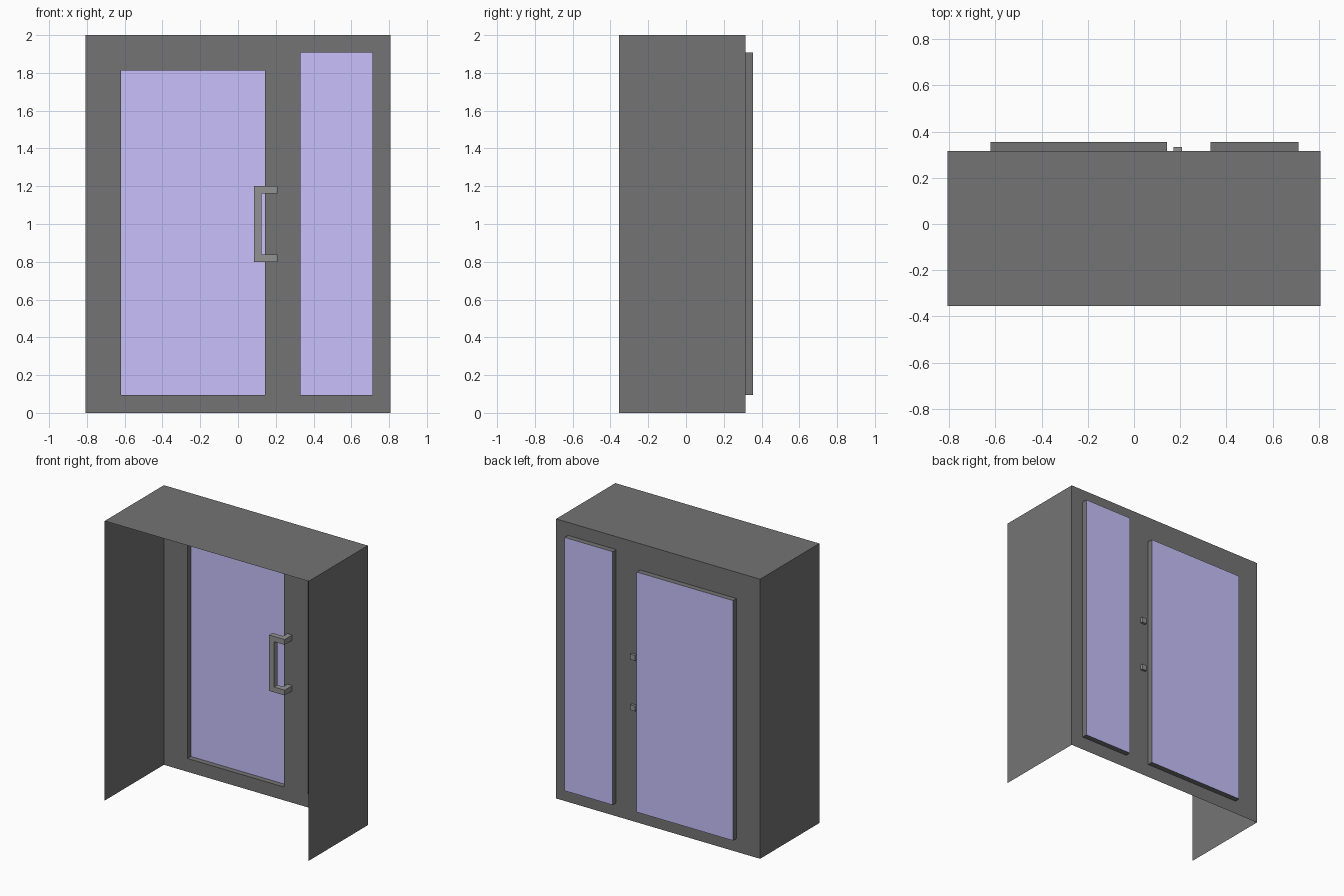
import bpy, bmesh

if "Cube" in bpy.data.objects:
    bpy.data.objects.remove(bpy.data.objects["Cube"])

HX, FRONT, WALL, BACK, H = 0.807, -0.354, 0.315, 0.354, 2.0
# openings: x0, x1, z0, z1
DOOR = (-0.62, 0.142, 0.095, 1.812)
SIDE = (0.332, 0.713, 0.095, 1.907)


def material(name, rgb):
    m = bpy.data.materials.new(name)
    m.diffuse_color = (*rgb, 1)
    m.use_nodes = True
    m.node_tree.nodes["Principled BSDF"].inputs["Base Color"].default_value = m.diffuse_color
    return m


def finish(name, bm, mat):
    bmesh.ops.remove_doubles(bm, verts=bm.verts, dist=1e-5)
    me = bpy.data.meshes.new(name)
    bm.to_mesh(me)
    bm.free()
    ob = bpy.data.objects.new(name, me)
    bpy.context.collection.objects.link(ob)
    me.materials.append(mat)
    return ob


def quad(bm, *pts):
    bm.faces.new([bm.verts.new(p) for p in pts])


def back_quad(bm, x0, x1, z0, z1, y):
    # upright quad facing +y
    quad(bm, (x1, y, z0), (x0, y, z0), (x0, y, z1), (x1, y, z1))


def prism(name, outline, z, height, mat):
    # flat outline in x and y, raised to a height
    bm = bmesh.new()
    face = bm.faces.new([bm.verts.new((x, y, z)) for x, y in outline])
    top = bmesh.ops.extrude_face_region(bm, geom=[face])["geom"]
    bmesh.ops.translate(bm, vec=(0, 0, height),
                        verts=[v for v in top if isinstance(v, bmesh.types.BMVert)])
    bmesh.ops.recalc_face_normals(bm, faces=bm.faces)
    finish(name, bm, mat)


frame_mat = material("frame_grey", (0.175, 0.175, 0.175))
handle_mat = material("handle_grey", (0.29, 0.29, 0.29))
glass_mat = material("lilac_glass", (0.58, 0.53, 0.96))

# thin side walls and roof
bm = bmesh.new()
quad(bm, (HX, FRONT, 0), (HX, WALL, 0), (HX, WALL, H), (HX, FRONT, H))
quad(bm, (-HX, WALL, 0), (-HX, FRONT, 0), (-HX, FRONT, H), (-HX, WALL, H))
quad(bm, (-HX, FRONT, H), (HX, FRONT, H), (HX, WALL, H), (-HX, WALL, H))
finish("side_walls_and_roof", bm, frame_mat)

# wall around the two openings, built as a grid with the openings left out
bm = bmesh.new()
xs = [-HX, DOOR[0], DOOR[1], SIDE[0], SIDE[1], HX]
zs = [0, DOOR[2], DOOR[3], SIDE[3], H]
for x0, x1 in zip(xs, xs[1:]):
    for z0, z1 in zip(zs, zs[1:]):
        cx, cz = (x0 + x1) / 2, (z0 + z1) / 2
        if not any(o[0] < cx < o[1] and o[2] < cz < o[3] for o in (DOOR, SIDE)):
            back_quad(bm, x0, x1, z0, z1, WALL)

# recess edges pushed out through the wall
for x0, x1, z0, z1 in (DOOR, SIDE):
    ring = [(x0, z0), (x0, z1), (x1, z1), (x1, z0)]
    for (xa, za), (xb, zb) in zip(ring, ring[1:] + ring[:1]):
        quad(bm, (xa, WALL, za), (xa, BACK, za), (xb, BACK, zb), (xb, WALL, zb))
finish("door_wall", bm, frame_mat)

# glass sheets
for name, o in (("door_glass", DOOR), ("side_glass", SIDE)):
    bm = bmesh.new()
    back_quad(bm, *o, BACK)
    finish(name, bm, glass_mat)

# handle: upright bar with two arms that turn back and pass through the wall
T, X0, X1, Y0, Y1 = 0.038, 0.086, 0.208, 0.23, 0.334
prism("handle_bar", [(X0, Y0), (X0 + T, Y0), (X0 + T, Y0 + T), (X0, Y0 + T)],
      0.80, 0.40, handle_mat)
arm = [(X0 + T, Y0), (X1, Y0), (X1, Y1), (X1 - T, Y1), (X1 - T, Y0 + T), (X0 + T, Y0 + T)]
for name, z in (("handle_lower_arm", 0.80), ("handle_upper_arm", 1.20 - T)):
    prism(name, arm, z, T, handle_mat)
